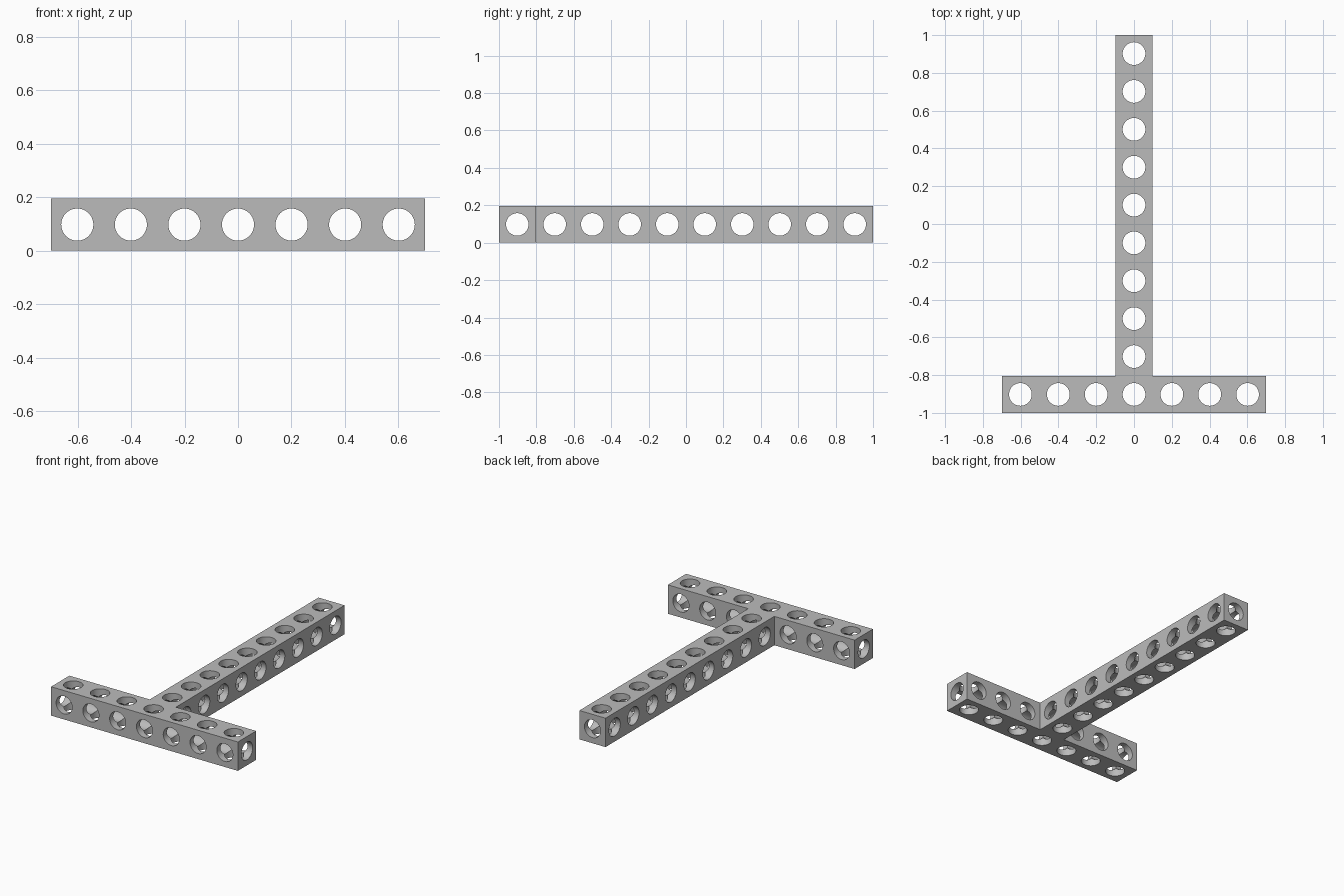
import bpy
import bmesh
import math
from mathutils import Matrix, Vector

if "Cube" in bpy.data.objects:
    bpy.data.objects.remove(bpy.data.objects["Cube"], do_unlink=True)

UNIT = 2 / 79.8            # beam is ten 8-unit modules long, less clearance
PITCH = 8 * UNIT
HALF = 3.9 * UNIT          # half the beam thickness
RADIUS = 2.4 * UNIT
BAR_HALF = 3 * PITCH + HALF
BAR_Y = -1 + HALF          # centre line of the crossbar

grey = bpy.data.materials.new("grey plastic")
grey.use_nodes = True
grey.diffuse_color = (0.5, 0.5, 0.5, 1)
grey.node_tree.nodes["Principled BSDF"].inputs["Base Color"].default_value = (0.5, 0.5, 0.5, 1)


def add_object(name, bm):
    bmesh.ops.recalc_face_normals(bm, faces=bm.faces)
    mesh = bpy.data.meshes.new(name)
    bm.to_mesh(mesh)
    bm.free()
    mesh.materials.append(grey)
    obj = bpy.data.objects.new(name, mesh)
    bpy.context.collection.objects.link(obj)
    return obj


def bore_set(name, axis, bores):
    """One helper object holding parallel cylinders given as (centre, length)."""
    bm = bmesh.new()
    turn = Vector((0, 0, 1)).rotation_difference(Vector(axis)).to_matrix().to_4x4()
    for centre, length in bores:
        bmesh.ops.create_cone(bm, cap_ends=True, segments=48, radius1=RADIUS,
                              radius2=RADIUS, depth=length,
                              matrix=Matrix.Translation(centre) @ turn)
    cutter = add_object(name, bm)
    cutter.hide_render = True
    return cutter


# T-shaped body: outline extruded upwards
half_outline = [(HALF, 1), (HALF, BAR_Y + HALF), (BAR_HALF, BAR_Y + HALF), (BAR_HALF, -1)]
outline = half_outline + [(-x, y) for x, y in reversed(half_outline)]
bm = bmesh.new()
base = bm.faces.new([bm.verts.new((x, y, 0)) for x, y in outline])
top = bmesh.ops.extrude_face_region(bm, geom=[base])
bmesh.ops.translate(bm, vec=(0, 0, 2 * HALF),
                    verts=[v for v in top["geom"] if isinstance(v, bmesh.types.BMVert)])
beam = add_object("tee_beam", bm)

# Hole positions along the crossbar and the stem
bar = [Vector((i * PITCH, BAR_Y, HALF)) for i in range(-3, 4)]
stem = [Vector((0, BAR_Y + i * PITCH, HALF)) for i in range(1, 10)]
short = 2 * HALF + 0.1

# Long bores run the full length of the crossbar and of the stem
cutters = [
    bore_set("vertical_bores", (0, 0, 1), [(p, short) for p in bar + stem]),
    bore_set("lengthwise_bores", (0, 1, 0),
             [(p, short) for p in bar if abs(p.x) > HALF] + [(Vector((0, 0, HALF)), 2.1)]),
    bore_set("sideways_bores", (1, 0, 0),
             [(p, short) for p in stem] + [(bar[3], 2 * BAR_HALF + 0.1)]),
]

# Cut each set of bores in turn
bpy.ops.object.select_all(action="DESELECT")
beam.select_set(True)
bpy.context.view_layer.objects.active = beam
for cutter in cutters:
    mod = beam.modifiers.new("cut " + cutter.name, "BOOLEAN")
    mod.operation = "DIFFERENCE"
    mod.solver = "EXACT"
    mod.object = cutter
    bpy.ops.object.modifier_apply(modifier=mod.name)
    bpy.data.objects.remove(cutter, do_unlink=True)

bpy.ops.object.shade_smooth_by_angle(angle=math.radians(30))
